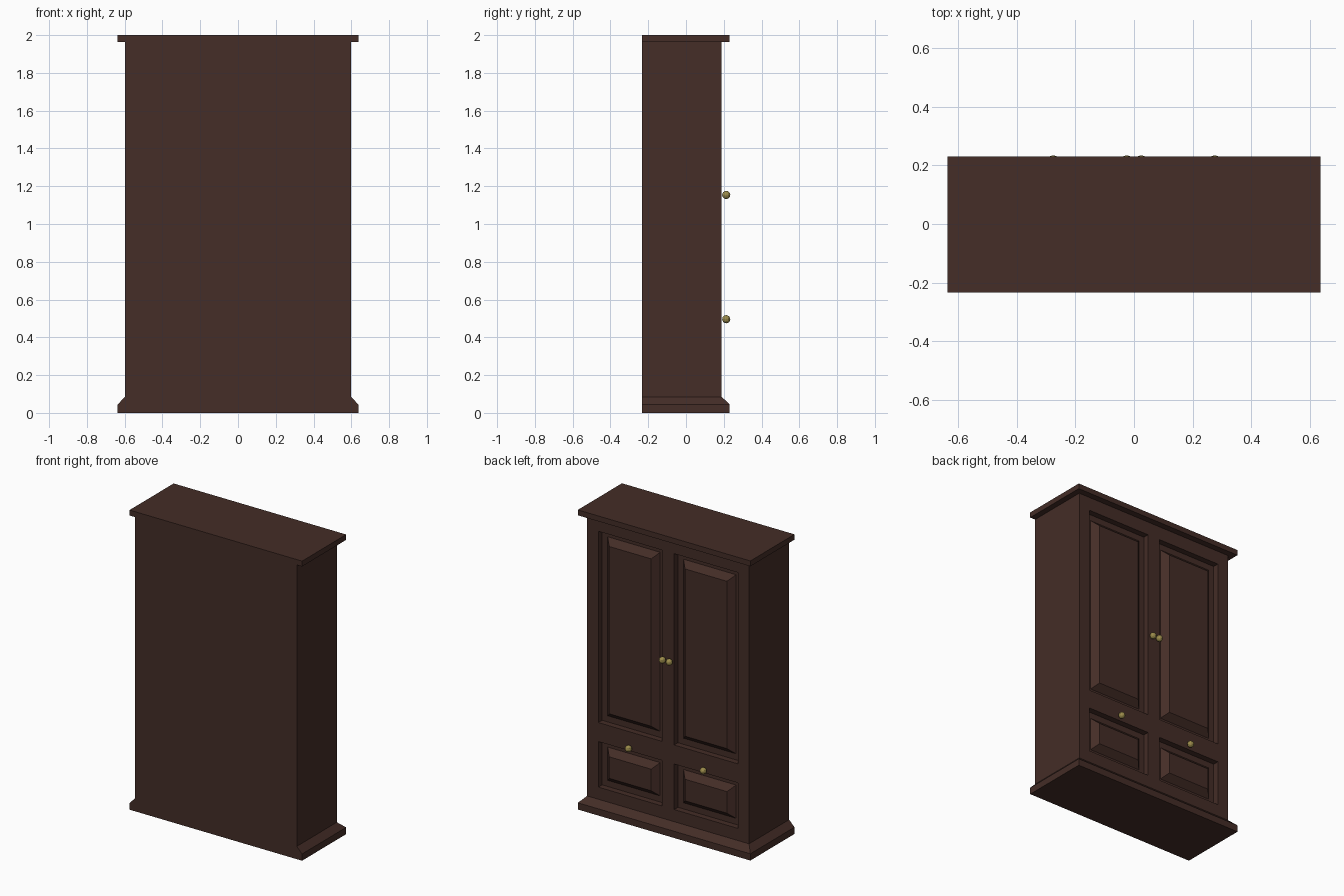
import bpy, bmesh

if "Cube" in bpy.data.objects:
    bpy.data.objects.remove(bpy.data.objects["Cube"])

BACK, FACE, LIP = -0.234, 0.189, 0.231   # back plane, door face, moulding front
W, LIP_W = 0.598, 0.637                  # half widths of body and mouldings


def material(name, rgb):
    m = bpy.data.materials.new(name)
    m.diffuse_color = (*rgb, 1)
    m.use_nodes = True
    m.node_tree.nodes["Principled BSDF"].inputs["Base Color"].default_value = m.diffuse_color
    return m


WOOD = material("dark_wood", (0.058, 0.026, 0.020))
BRASS = material("brass", (0.33, 0.26, 0.07))


def finish(bm, name, mat):
    bmesh.ops.remove_doubles(bm, verts=bm.verts, dist=1e-5)
    bmesh.ops.recalc_face_normals(bm, faces=bm.faces)
    me = bpy.data.meshes.new(name)
    bm.to_mesh(me)
    bm.free()
    me.materials.append(mat)
    ob = bpy.data.objects.new(name, me)
    bpy.context.collection.objects.link(ob)
    return ob


def skin(bm, rings, cap_start=True):
    """Join a list of four-corner rings into a tube with a cap at the end."""
    loops = [[bm.verts.new(p) for p in r] for r in rings]
    for a, b in zip(loops, loops[1:]):
        for i in range(4):
            j = (i + 1) % 4
            bm.faces.new((a[i], a[j], b[j], b[i]))
    bm.faces.new(loops[-1])
    if cap_start:
        bm.faces.new(loops[0][::-1])


def moulding(name, levels):
    """Stack of rectangles (half width, front y, z), flush at the back."""
    bm = bmesh.new()
    skin(bm, [[(-w, BACK, z), (w, BACK, z), (w, f, z), (-w, f, z)]
              for w, f, z in levels])
    finish(bm, name, WOOD)


# Plinth with sloped top edge, and cornice slab
moulding("plinth", [(LIP_W, LIP, 0), (LIP_W, LIP, 0.045), (W, FACE, 0.085)])
moulding("cornice", [(LIP_W, LIP, 1.964), (LIP_W, LIP, 2.0)])

# Cabinet body: front grid of stiles and rails with raised panels in the openings
bm = bmesh.new()
xs = [-W, -0.515, -0.045, 0.045, 0.515, W]
zs = [0.085, 0.166, 0.47, 0.597, 1.874, 1.964]
panel_steps = [(0, FACE), (0, FACE - 0.04), (0.041, FACE - 0.04), (0.08, FACE)]
for i in range(5):
    for k in range(5):
        x0, x1, z0, z1 = xs[i], xs[i + 1], zs[k], zs[k + 1]
        is_opening = i % 2 == 1 and k % 2 == 1
        steps = panel_steps if is_opening else [(0, FACE)]
        skin(bm, [[(x0 + d, y, z0 + d), (x1 - d, y, z0 + d),
                   (x1 - d, y, z1 - d), (x0 + d, y, z1 - d)] for d, y in steps],
             cap_start=False)
bmesh.ops.remove_doubles(bm, verts=bm.verts, dist=1e-5)
rim = [e for e in bm.edges if e.is_boundary]
ext = bmesh.ops.extrude_edge_only(bm, edges=rim)["geom"]
for v in ext:
    if isinstance(v, bmesh.types.BMVert):
        v.co.y = BACK
back_edges = [e for e in ext if isinstance(e, bmesh.types.BMEdge) and e.is_boundary]
bmesh.ops.edgeloop_fill(bm, edges=back_edges)
finish(bm, "cabinet_body", WOOD)

# Round brass knobs: two on the doors, two on the drawers
for part, x, z in (("door_knob", 0.025, 1.154), ("drawer_knob", 0.276, 0.496)):
    for side, s in (("left", -1), ("right", 1)):
        bm = bmesh.new()
        bmesh.ops.create_uvsphere(bm, u_segments=12, v_segments=8, radius=0.0215)
        knob = finish(bm, f"{part}_{side}", BRASS)
        knob.location = (s * x, 0.213, z)
